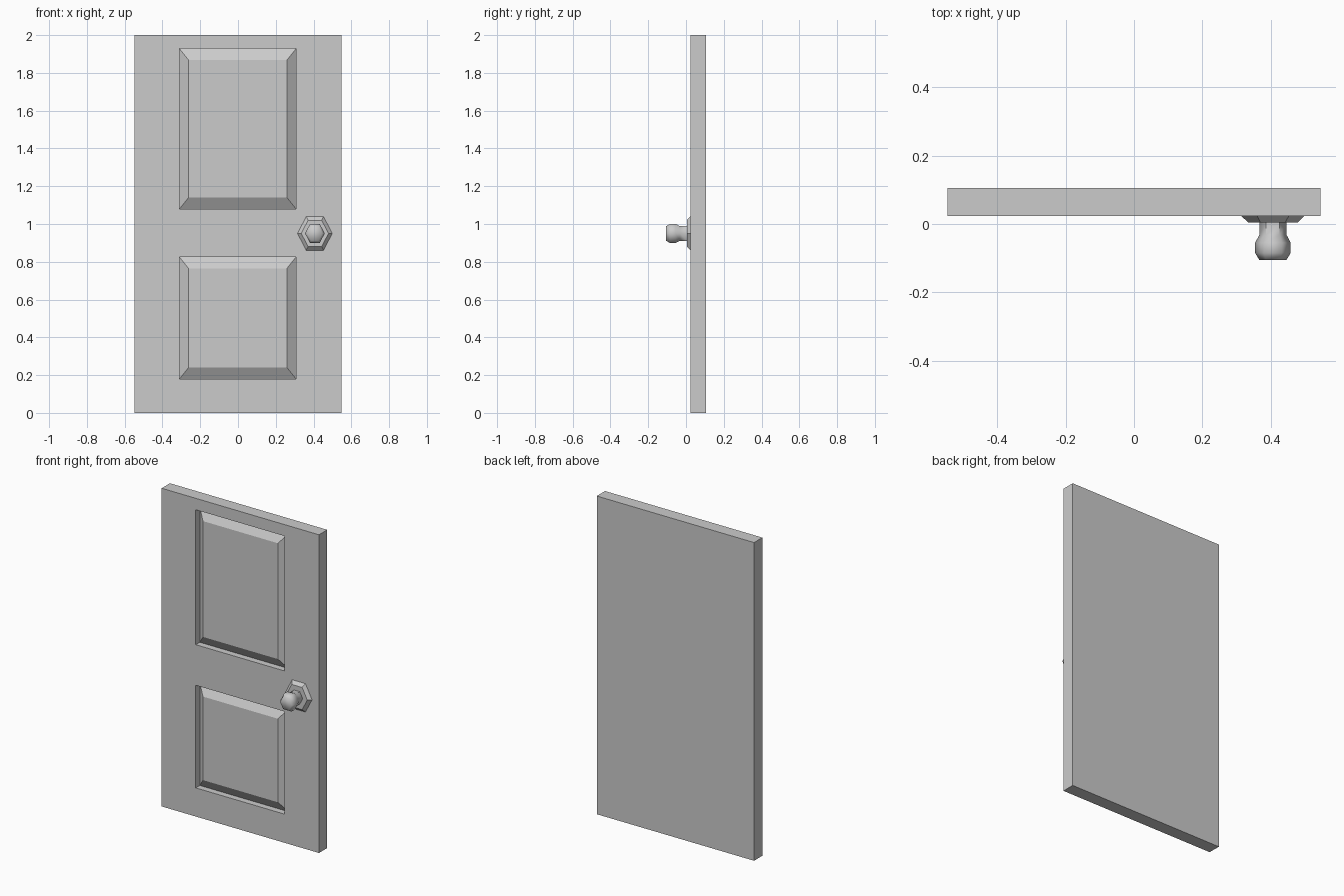
import bpy, bmesh, math
from mathutils import Vector

cube = bpy.data.objects.get("Cube")
if cube:
    bpy.data.objects.remove(cube, do_unlink=True)

GREY = (0.6, 0.6, 0.6, 1)
mat = bpy.data.materials.new("plain grey")
mat.use_nodes = True
mat.diffuse_color = GREY
mat.node_tree.nodes["Principled BSDF"].inputs["Base Color"].default_value = GREY

FRONT, BACK = 0.023, 0.105
LEFT, RIGHT = -0.547, 0.547
PANEL_X = (-0.31, 0.307)
PANELS = [(0.18, 0.825), (1.08, 1.928)]
RECESS, RAISED = 0.04, 0.004     # depths behind the front face


def finish(bm, name):
    bmesh.ops.remove_doubles(bm, verts=bm.verts, dist=1e-5)
    bmesh.ops.recalc_face_normals(bm, faces=bm.faces)
    mesh = bpy.data.meshes.new(name)
    bm.to_mesh(mesh)
    bm.free()
    mesh.materials.append(mat)
    obj = bpy.data.objects.new(name, mesh)
    bpy.context.collection.objects.link(obj)
    return obj


# Door slab: front face split into a grid, panel cells replaced by raised fields
def rect(x0, x1, z0, z1, y):
    return [Vector(p) for p in ((x0, y, z0), (x1, y, z0), (x1, y, z1), (x0, y, z1))]


bm = bmesh.new()


def face(points):
    bm.faces.new([bm.verts.new(p) for p in points])


def bridge(a, b):
    for i in range(4):
        j = (i + 1) % 4
        face([a[i], a[j], b[j], b[i]])


xs = [LEFT, *PANEL_X, RIGHT]
zs = [0, *PANELS[0], *PANELS[1], 2]
for i in range(3):
    for k in range(5):
        cell = (xs[i], xs[i + 1], zs[k], zs[k + 1])
        outer = rect(*cell, FRONT)
        if i == 1 and k in (1, 3):
            x0, x1, z0, z1 = cell
            floor = rect(*cell, FRONT + RECESS)
            field = rect(x0 + 0.048, x1 - 0.048, z0 + 0.06, z1 - 0.06, FRONT + RAISED)
            bridge(outer, floor)      # recess walls
            bridge(floor, field)      # sloping border
            face(field)               # raised field
        else:
            face(outer)

# Back and edges, with edges split to meet the front grid
face(rect(LEFT, RIGHT, 0, 2, BACK))
for z in (0, 2):
    face([Vector((x, FRONT, z)) for x in xs] +
         [Vector((RIGHT, BACK, z)), Vector((LEFT, BACK, z))])
for x in (LEFT, RIGHT):
    face([Vector((x, FRONT, z)) for z in zs] +
         [Vector((x, BACK, 2)), Vector((x, BACK, 0))])
finish(bm, "door_slab")


# Six-sided knob parts, lathed along y with points at left and right
def lathe(name, profile, centre=(0.407, 0.95), sides=6, stretch=1.12):
    global bm
    bm = bmesh.new()
    rings = []
    for radius, y in profile:
        angles = [math.tau * n / sides for n in range(sides)]
        rings.append([bm.verts.new((centre[0] + radius * math.cos(a), y,
                                    centre[1] + radius * stretch * math.sin(a)))
                      for a in angles])
    for a, b in zip(rings, rings[1:]):
        for n in range(sides):
            m = (n + 1) % sides
            bm.faces.new((a[n], a[m], b[m], b[n]))
    bm.faces.new(rings[0])
    bm.faces.new(rings[-1])
    return finish(bm, name)


lathe("knob_plate", [(0.092, FRONT), (0.072, 0.004)])
knob = lathe("door_knob", [(0.04, 0.004), (0.04, -0.032), (0.052, -0.055),
                           (0.052, -0.085), (0.04, -0.105)])
bpy.context.view_layer.objects.active = knob
knob.select_set(True)
bpy.ops.object.shade_smooth_by_angle(angle=math.radians(62))
